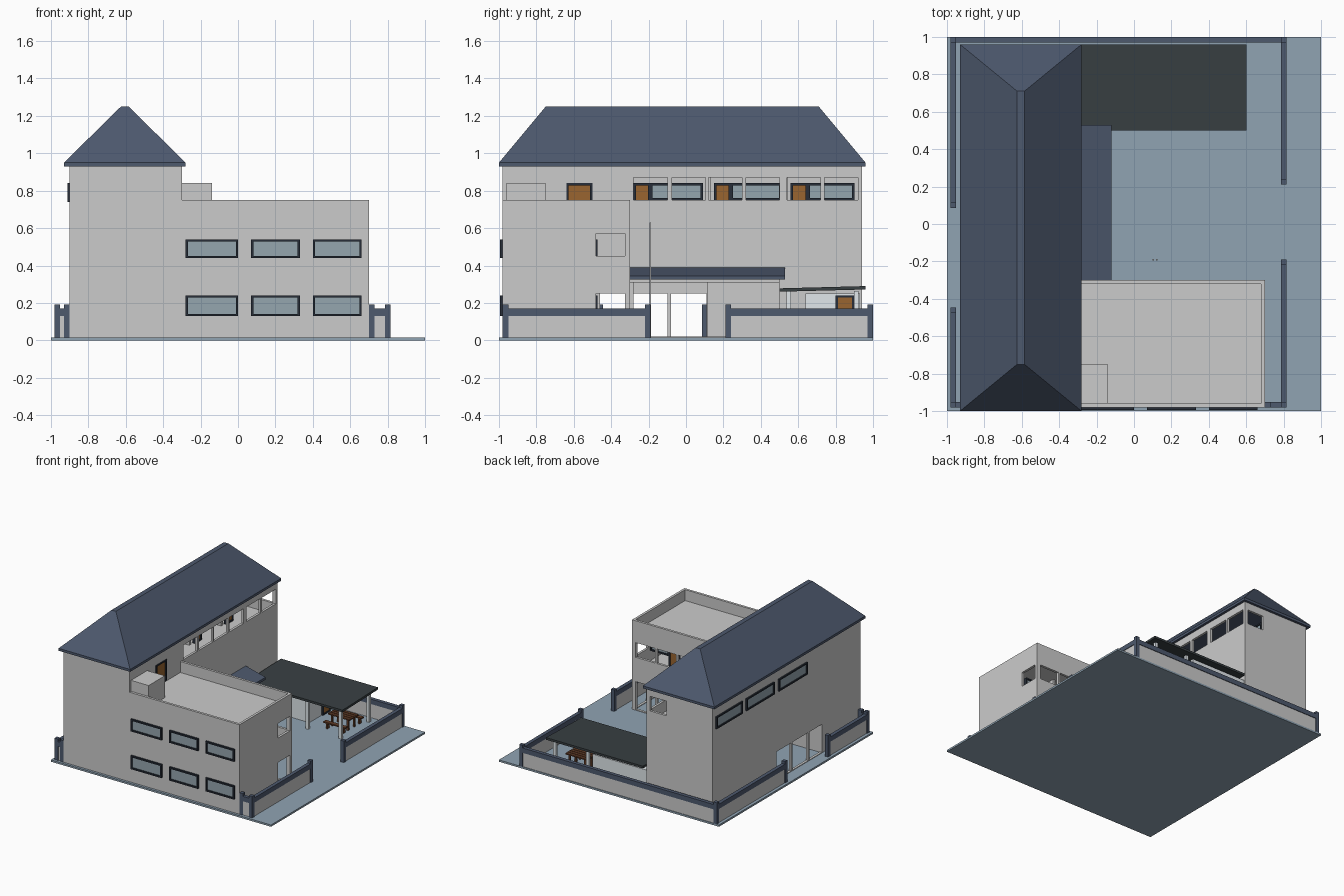
import bpy, bmesh, math
from mathutils import Vector

if "Cube" in bpy.data.objects:
    bpy.data.objects.remove(bpy.data.objects["Cube"])


def material(name, rgb):
    m = bpy.data.materials.new(name)
    m.diffuse_color = (*rgb, 1)
    m.use_nodes = True
    m.node_tree.nodes["Principled BSDF"].inputs["Base Color"].default_value = m.diffuse_color
    return m


SLATE = material("slate", (0.075, 0.1, 0.155))
FRAME = material("dark_frame", (0.02, 0.027, 0.04))
GLASS = material("glass", (0.3, 0.38, 0.43))
PAVING = material("paving", (0.28, 0.37, 0.45))
CHARCOAL = material("charcoal", (0.04, 0.05, 0.055))
WOOD = material("wood", (0.32, 0.13, 0.03))
DARKWOOD = material("dark_wood", (0.12, 0.045, 0.02))
WHITE = material("white", (0.75, 0.8, 0.83))


def finish(bm, name, mat=None):
    bmesh.ops.recalc_face_normals(bm, faces=bm.faces)
    me = bpy.data.meshes.new(name)
    bm.to_mesh(me)
    bm.free()
    ob = bpy.data.objects.new(name, me)
    bpy.context.collection.objects.link(ob)
    if mat:
        me.materials.append(mat)
    return ob


def boxes(name, items, mat=None):
    """One object from boxes (x0, x1, y0, y1, z0, z1)."""
    bm = bmesh.new()
    for x0, x1, y0, y1, z0, z1 in items:
        vs = bmesh.ops.create_cube(bm, size=1)["verts"]
        for v in vs:
            v.co = Vector(((x0 + x1) / 2 + v.co.x * (x1 - x0),
                           (y0 + y1) / 2 + v.co.y * (y1 - y0),
                           (z0 + z1) / 2 + v.co.z * (z1 - z0)))
    return finish(bm, name, mat)


def span(axis, u0, u1, w0, w1, z0, z1):
    return (u0, u1, w0, w1, z0, z1) if axis == 'x' else (w0, w1, u0, u1, z0, z1)


def wall(name, axis, u0, u1, w, z0, z1, holes=(), mat=None, t=0.02):
    """Wall running along axis at w..w+t with rectangular holes (u0, u1, z0, z1)."""
    ob = boxes(name, [span(axis, u0, u1, w, w + t, z0, z1)], mat)
    if holes:
        cut = boxes("cutter", [span(axis, a, b, w - 0.05, w + t + 0.05, c, d)
                               for a, b, c, d in holes])
        cut.hide_render = True
        mod = ob.modifiers.new("openings", 'BOOLEAN')
        mod.object, mod.operation, mod.solver = cut, 'DIFFERENCE', 'EXACT'
        bpy.context.view_layer.objects.active = ob
        bpy.ops.object.modifier_apply(modifier=mod.name)
        bpy.data.objects.remove(cut)
    return ob


def panels(name, axis, w0, w1, openings, fill, t=0.012):
    """Frame w0..w1 deep plus a thin fill panel in each opening."""
    bars, fills = [], []
    m = (w0 + w1) / 2
    for a, b, c, d in openings:
        bars += [span(axis, a, b, w0, w1, c, c + t), span(axis, a, b, w0, w1, d - t, d),
                 span(axis, a, a + t, w0, w1, c + t, d - t),
                 span(axis, b - t, b, w0, w1, c + t, d - t)]
        fills.append(span(axis, a + t, b - t, m - 0.004, m + 0.004, c + t, d - t))
    boxes(name + "_frames", bars, FRAME)
    boxes(name + "_fill", fills, fill)


G, F1, F2 = 0.015, 0.34, 0.66          # floor levels
boxes("ground", [(-1, 1, -1, 1, 0, G)], PAVING)

# Main block walls
west = [(-0.28, 0.09, 0.74, 0.84), (0.15, 0.51, 0.74, 0.84), (0.56, 0.90, 0.74, 0.84)]
hall = [(-0.48, -0.32, 0.02, 0.25), (-0.30, -0.10, 0.02, 0.25), (-0.08, 0.11, 0.02, 0.25)]
terrace_door = [(-0.64, -0.50, F2 + 0.005, 0.84)]
bays = [(a, a + 0.18, 0.75, 0.87) for a in (-0.28, -0.075, 0.12, 0.32, 0.54, 0.74)]
wall("main_left_wall", 'y', -0.98, 0.94, -0.90, G, 0.93, west + hall)
wall("main_right_wall", 'y', -0.96, 0.92, -0.32, G, 0.93,
     bays + terrace_door + [(-0.46, -0.32, 0.02, 0.25), (-0.28, 0.50, 0.02, 0.31)])
wall("main_front_wall", 'x', -0.88, -0.30, -0.98, G, 0.93)
wall("main_back_wall", 'x', -0.88, -0.30, 0.92, G, 0.93, [(-0.48, -0.33, 0.75, 0.87)])
boxes("main_floors", [(-0.88, -0.32, -0.96, 0.92, z - 0.02, z) for z in (F1, F2)])
panels("left_windows", 'y', -0.912, -0.885, west, GLASS)
panels("terrace_door", 'y', -0.32, -0.294, terrace_door, WOOD)

# Gallery wall on the top floor, and rooms behind it
top_doors = [(a, a + 0.09, F2 + 0.005, 0.84) for a in (-0.28, 0.15, 0.56)]
top_glass = [(a + 0.09, b, 0.75, 0.84) for a, b, _, _ in west]
wall("gallery_wall", 'y', -0.30, 0.92, -0.52, F2, 0.93, top_doors + top_glass)
panels("gallery_doors", 'y', -0.52, -0.494, top_doors, WOOD)
panels("gallery_windows", 'y', -0.52, -0.494, top_glass, GLASS)
boxes("room_dividers", [(-0.88, -0.52, y, y + 0.02, F2, 0.93) for y in (-0.32, 0.11, 0.525)])
boxes("hall_walls", [(-0.88, -0.32, -0.50, -0.48, G, F1 - 0.02),
                     (-0.88, -0.50, 0.115, 0.135, G, F1 - 0.02),
                     (-0.52, -0.50, 0.135, 0.92, G, F1 - 0.02)])

# Hipped roof with a flat narrow ridge
bm = bmesh.new()
rings = [[bm.verts.new(c) for c in ((x0, y0, z), (x1, y0, z), (x1, y1, z), (x0, y1, z))]
         for x0, x1, y0, y1, z in ((-0.93, -0.28, -1, 0.96, 0.93), (-0.93, -0.28, -1, 0.96, 0.95),
                                   (-0.625, -0.585, -0.75, 0.71, 1.25))]
for lo, hi in zip(rings, rings[1:]):
    for i in range(4):
        bm.faces.new((lo[i], lo[(i + 1) % 4], hi[(i + 1) % 4], hi[i]))
bm.faces.new(rings[0])
bm.faces.new(rings[-1])
finish(bm, "hip_roof", SLATE)

# Flat-roofed wing
cols = ((-0.28, 0.0), (0.07, 0.33), (0.40, 0.66))
front = [(a, b, c, d) for a, b in cols for c, d in ((0.13, 0.24), (0.44, 0.54))]
wbays = [(-0.28 + 0.193 * i, -0.105 + 0.193 * i, c, d) for i in range(5)
         for c, d in ((0.02, 0.25), (0.45, 0.57))]
wall("wing_front_wall", 'x', -0.30, 0.70, -0.98, G, 0.75, front)
wall("wing_back_wall", 'x', -0.30, 0.70, -0.32, G, 0.75, wbays)
wall("wing_right_wall", 'y', -0.96, -0.32, 0.68, G, 0.75,
     [(-0.48, -0.325, 0.02, 0.25), (-0.48, -0.325, 0.45, 0.57)])
boxes("wing_slabs", [(-0.30, 0.68, -0.96, -0.32, z - 0.02, z) for z in (F1, F2)])
boxes("roof_hatch", [(-0.30, -0.14, -0.96, -0.75, F2, 0.84)])
panels("wing_windows", 'x', -0.995, -0.965, front, GLASS)

# Wing corridor wall with doors and windows
wd = [(a, a + 0.09, z + 0.005, z + 0.2) for a, _ in cols for z in (G, F1)]
wg = [(a + 0.09, b, c, d) for a, b, c, d in front]
wall("corridor_wall", 'x', -0.30, 0.68, -0.50, G, F2 - 0.02, wd + wg)
panels("corridor_doors", 'x', -0.50, -0.474, wd, WOOD)
panels("corridor_windows", 'x', -0.50, -0.474, wg, GLASS)
boxes("classroom_dividers", [(x, x + 0.02, -0.96, -0.50, z0, z1) for x in (0.025, 0.355)
                             for z0, z1 in ((G, F1 - 0.02), (F1, F2 - 0.02))])


def sloped(name, x0, x1, y0, y1, z, dx, dy, t, mat):
    """Slab whose bottom rises by dx / dy across its width / depth."""
    ob = boxes(name, [(x0, x1, y0, y1, z, z + t)], mat)
    for v in ob.data.vertices:
        v.co.z += dx * (v.co.x - x0) / (x1 - x0) + dy * (v.co.y - y0) / (y1 - y0)


# Entrance canopy and carport
sloped("entrance_canopy", -0.30, -0.12, -0.30, 0.53, 0.37, -0.045, 0, 0.02, SLATE)
boxes("canopy_base", [(-0.30, -0.14, -0.30, 0.50, 0.31, 0.325)])
sloped("carport_roof", -0.28, 0.60, 0.50, 0.96, 0.26, 0, 0.012, 0.018, CHARCOAL)
boxes("carport_posts", [(x - 0.012, x + 0.012, y - 0.012, y + 0.012, G, 0.265)
                        for x in (0.25, 0.55) for y in (0.55, 0.91)], WHITE)
boxes("store_room", [(-0.30, 0.20, 0.64, 0.93, G, 0.25)], WHITE)
panels("store_door", 'y', 0.195, 0.212, [(0.80, 0.90, G, 0.24)], WOOD)

# Table with benches under the carport
boxes("table_top", [(0.34, 0.54, y, y + 0.025, 0.105, 0.115) for y in (0.68, 0.71, 0.74, 0.77)],
      DARKWOOD)
boxes("table_legs", [(x, x + 0.015, y, y + 0.015, G, 0.105) for x in (0.36, 0.505)
                     for y in (0.69, 0.77)], DARKWOOD)
boxes("benches", [(0.34, 0.54, y, y + 0.035, 0.06, 0.07) for y in (0.62, 0.83)]
      + [(x, x + 0.015, y, y + 0.025, G, 0.06) for x in (0.36, 0.505) for y in (0.625, 0.835)],
      DARKWOOD)

# Boundary wall: body, coping and end posts for each run
body, coping, posts = [], [], set()
for x0, y0, x1, y1 in ((-0.965, -0.965, -0.965, -0.46), (-0.965, 0.10, -0.965, 0.985),
                       (0.80, -0.965, 0.80, -0.205), (0.80, 0.225, 0.80, 0.985),
                       (-0.965, 0.985, 0.80, 0.985), (-0.965, -0.965, -0.915, -0.965),
                       (0.715, -0.965, 0.80, -0.965)):
    body.append((x0 - 0.01, x1 + 0.01, y0 - 0.01, y1 + 0.01, G, 0.135))
    coping.append((x0 - 0.015, x1 + 0.015, y0 - 0.015, y1 + 0.015, 0.13, 0.17))
    posts |= {(x0, y0), (x1, y1)}
boxes("boundary_wall", body)
boxes("boundary_coping", coping, SLATE)
boxes("boundary_posts", [(x - 0.015, x + 0.015, y - 0.015, y + 0.015, G, 0.192)
                         for x, y in sorted(posts)], SLATE)

# Slim twin mast in the yard
boxes("mast", [(x, x + 0.008, -0.196, -0.188, G, z) for x, z in ((0.10, 0.63), (0.118, 0.63))])
